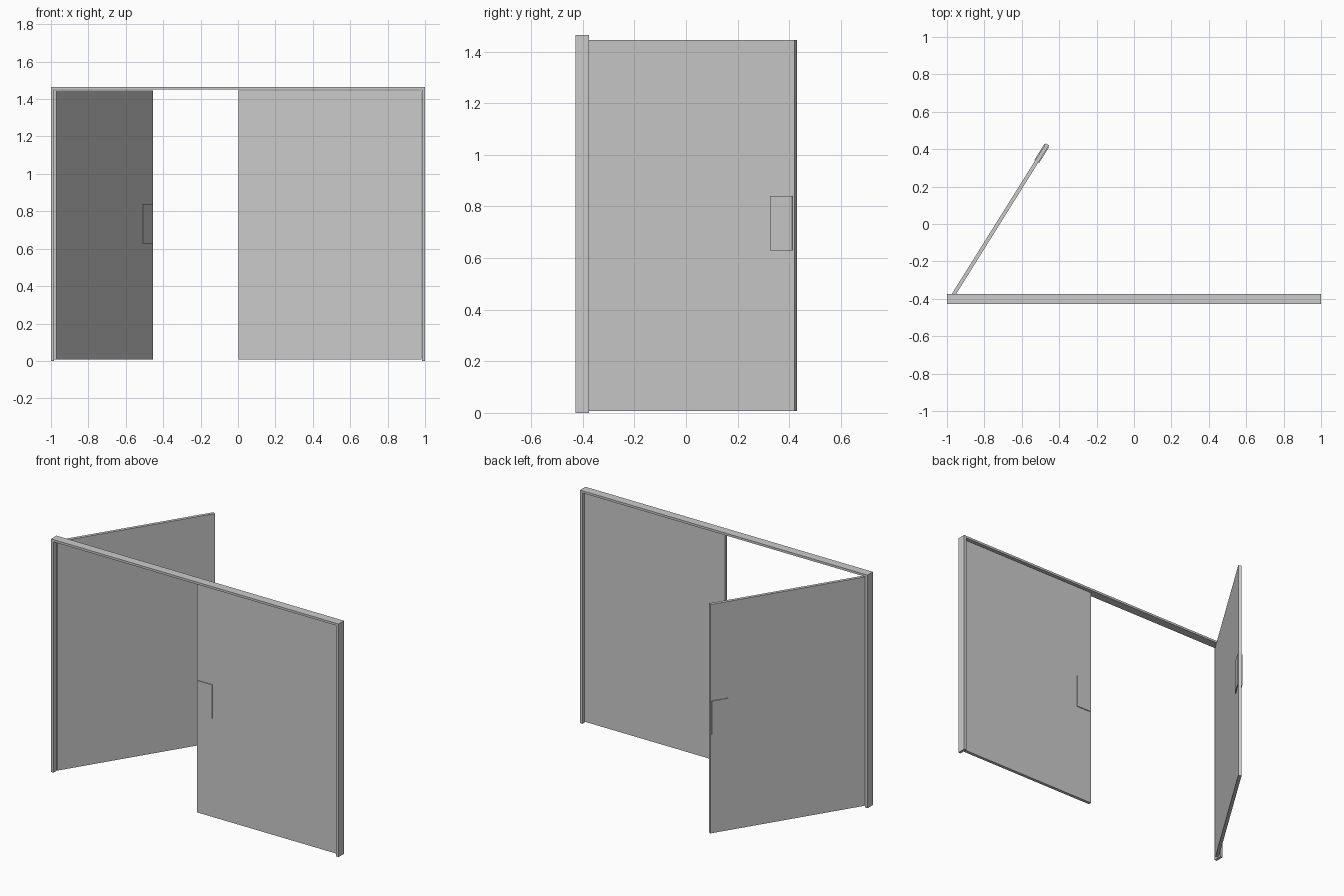
import bpy
from math import radians
from mathutils import Matrix

if "Cube" in bpy.data.objects:
    bpy.data.objects.remove(bpy.data.objects["Cube"])


def box(name, lo, hi, matrix=None):
    """Axis-aligned box between two corners, optionally transformed."""
    lo, hi = [list(c) for c in (lo, hi)]
    bpy.ops.mesh.primitive_cube_add(size=1)
    ob = bpy.context.object
    ob.name = name
    size = [b - a for a, b in zip(lo, hi)]
    mid = [(a + b) / 2 for a, b in zip(lo, hi)]
    ob.data.transform(Matrix.Translation(mid) @ Matrix.Diagonal((*size, 1)))
    if matrix is not None:
        ob.matrix_world = matrix
    return ob


TOP = 1.465           # overall height
HEAD = 0.014          # header thickness
JAMB = 0.017          # jamb thickness
Y0, Y1 = -0.429, -0.375
DOOR_Y = -0.402       # door centre plane
HINGE = 0.98
WIDTH = 0.976
T = 0.010             # half thickness of a leaf

# Frame: two jambs and a header
box("left_jamb", (-1, Y0, 0), (-1 + JAMB, Y1, TOP - HEAD))
box("right_jamb", (1 - JAMB, Y0, 0), (1, Y1, TOP - HEAD))
box("header", (-1, Y0, TOP - HEAD), (1, Y1, TOP))


def door(side, matrix):
    """Leaf running along local +x from its hinge, with push plates on both faces."""
    box(side + "_door", (0, -T, 0.008), (WIDTH, T, 1.446), matrix)
    for face, s in (("front", -1), ("back", 1)):
        ys = sorted((s * T * 0.9, s * (T + 0.005)))
        box(f"{side}_{face}_push_plate", (WIDTH - 0.108, ys[0], 0.629),
            (WIDTH - 0.008, ys[1], 0.84), matrix)


# Left leaf swung open to the back, right leaf closed
door("left", Matrix.Translation((-HINGE, DOOR_Y, 0)) @ Matrix.Rotation(radians(58), 4, 'Z'))
door("right", Matrix.Translation((HINGE, DOOR_Y, 0)) @ Matrix.Rotation(radians(180), 4, 'Z'))
